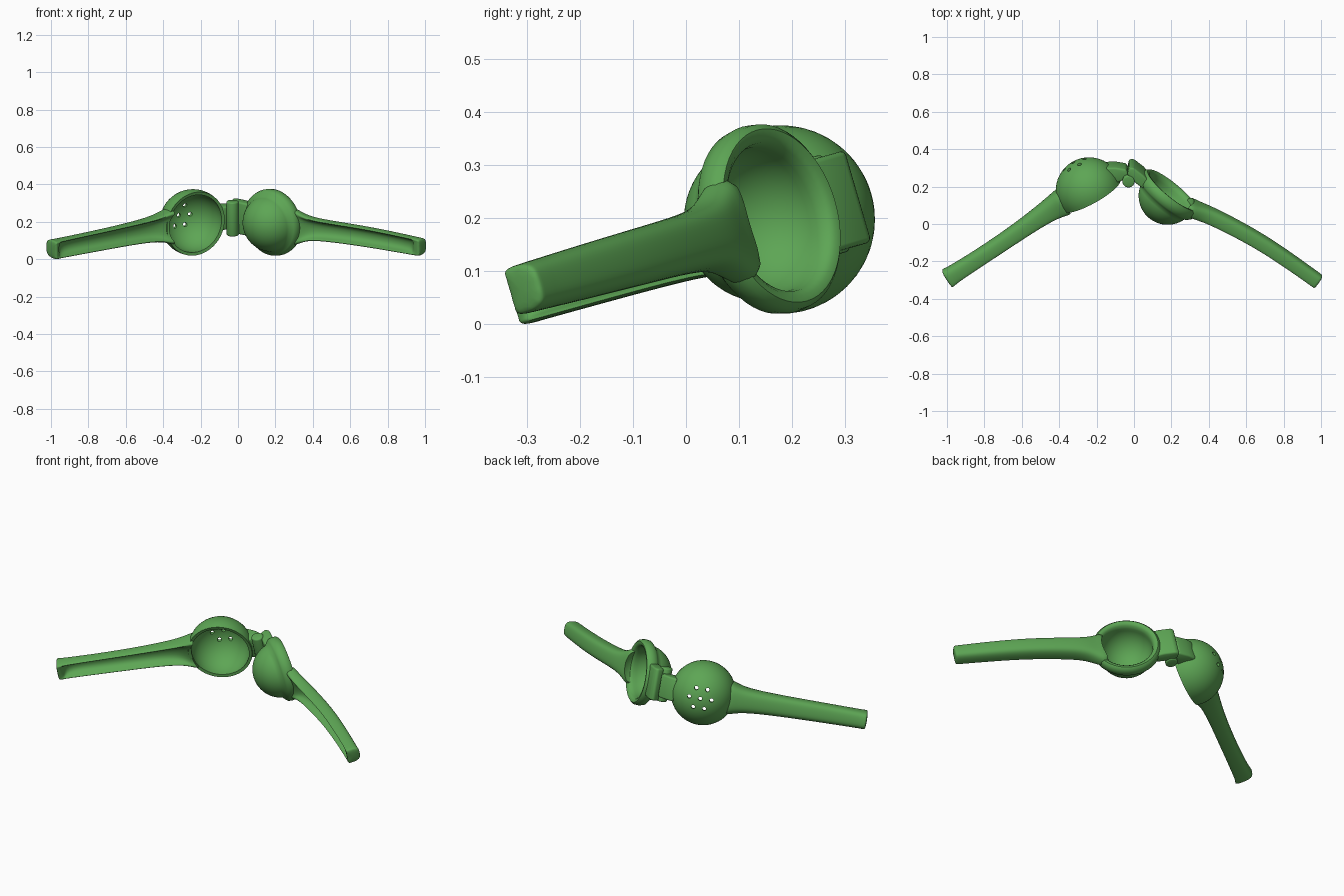
import bpy, bmesh, math
from mathutils import Matrix, Vector

if "Cube" in bpy.data.objects:
    bpy.data.objects.remove(bpy.data.objects["Cube"])

green = bpy.data.materials.new("leaf_green")
green.use_nodes = True
green.diffuse_color = (0.11, 0.38, 0.09, 1)
green.node_tree.nodes["Principled BSDF"].inputs["Base Color"].default_value = (0.11, 0.38, 0.09, 1)

parts = []


def finish(bm, name, part=True):
    bmesh.ops.recalc_face_normals(bm, faces=bm.faces)
    mesh = bpy.data.meshes.new(name)
    bm.to_mesh(mesh)
    bm.free()
    obj = bpy.data.objects.new(name, mesh)
    bpy.context.collection.objects.link(obj)
    if part:
        mesh.materials.append(green)
        parts.append(obj)
    else:
        obj.hide_render = True
    return obj


def apply_modifier(obj, kind, **settings):
    mod = obj.modifiers.new(kind.lower(), kind)
    for key, value in settings.items():
        setattr(mod, key, value)
    bpy.ops.object.select_all(action='DESELECT')
    bpy.context.view_layer.objects.active = obj
    obj.select_set(True)
    bpy.ops.object.modifier_apply(modifier=mod.name)


def cut(obj, cutter):
    apply_modifier(obj, 'BOOLEAN', operation='DIFFERENCE', object=cutter, solver='EXACT')


def arc(radius, start, end, steps=14):
    angles = [math.radians(start + (end - start) * i / steps) for i in range(steps + 1)]
    return [(radius * math.cos(a), radius * math.sin(a)) for a in angles]


def facing(center, axis):
    return Matrix.Translation(center) @ axis.to_track_quat('Z', 'Y').to_matrix().to_4x4()


def lathe(name, profile, frame):
    bm = bmesh.new()
    verts = [bm.verts.new((r, 0, h)) for r, h in profile]
    edges = [bm.edges.new(pair) for pair in zip(verts, verts[1:])]
    bmesh.ops.spin(bm, geom=verts + edges, cent=(0, 0, 0), axis=(0, 0, 1),
                   angle=math.tau, steps=56)
    bmesh.ops.remove_doubles(bm, verts=bm.verts, dist=0.0005)
    bm.transform(frame)
    return finish(bm, name)


def ball_cutter(name, center, radius):
    bm = bmesh.new()
    bmesh.ops.create_uvsphere(bm, u_segments=48, v_segments=24, radius=radius,
                              matrix=Matrix.Translation(center))
    return finish(bm, name, False)


def prism(name, outline, half, bevel=0.01):
    bm = bmesh.new()
    base = bm.faces.new([bm.verts.new((x, y, -half)) for x, y in outline])
    top = bmesh.ops.extrude_face_region(bm, geom=[base])["geom"]
    bmesh.ops.translate(bm, vec=(0, 0, 2 * half),
                        verts=[v for v in top if isinstance(v, bmesh.types.BMVert)])
    obj = finish(bm, name)
    apply_modifier(obj, 'BEVEL', width=bevel, segments=3)
    return obj


def handle(name, stations):
    """Loft a rounded channel, open to the front, through (x, y, half width, half depth, hollow)."""
    side = [(1, -1), (1, 0.2), (0.8, 0.8), (0.4, 1)]
    bm = bmesh.new()
    rings = []
    for i, (x, y, w, d, hollow) in enumerate(stations):
        a, b = stations[max(i - 1, 0)], stations[min(i + 1, len(stations) - 1)]
        t = Vector((b[0] - a[0], b[1] - a[1], 0)).normalized()
        n = Vector((-t.y, t.x, 0))
        half = side + [(-u, v) for u, v in reversed(side)]
        loop = half + [(-0.76, -1), (-0.64, -1 + hollow), (0.64, -1 + hollow), (0.76, -1)]
        rings.append([bm.verts.new(Vector((x, y, 0)) + n * d * v + Vector((0, 0, w * u)))
                      for u, v in loop])
    for low, high in zip(rings, rings[1:]):
        for j in range(len(low)):
            k = (j + 1) % len(low)
            bm.faces.new((low[j], low[k], high[k], high[j]))
    bm.faces.new(rings[0])
    bm.faces.new(rings[-1])
    obj = finish(bm, name)
    apply_modifier(obj, 'SUBSURF', levels=2)
    return obj


# Strainer cup, hollow towards the front
cup_center = Vector((-0.24, 0.186, 0))
cup_axis = Vector((-0.47, 0.88, 0)).normalized()
cup_frame = facing(cup_center, cup_axis)
strainer_cup = lathe("strainer_cup", arc(0.178, 90, -10) + arc(0.161, -10, 90), cup_frame)

# Drain holes: one in the middle, six around it
bm = bmesh.new()
spots = [(0, 0)] + [(0.062 * math.cos(i * math.tau / 6), 0.062 * math.sin(i * math.tau / 6))
                    for i in range(6)]
for x, y in spots:
    bmesh.ops.create_cone(bm, cap_ends=True, segments=12, radius1=0.011, radius2=0.011, depth=0.2,
                          matrix=cup_frame @ Matrix.Translation((x, y, 0.17)))
hole_cutter = finish(bm, "hole_cutter", False)
cut(strainer_cup, hole_cutter)

# Press cup, bulging to the front, with a thick rim around its hollow back
press_center = Vector((0.18, 0.158, 0.003))
press_axis = Vector((-0.62, -0.78, 0)).normalized()
rim = [(0.168, 0.024), (0.178, 0.014), (0.182, -0.008), (0.179, -0.03),
       (0.168, -0.04), (0.155, -0.038), (0.144, -0.028)]
lathe("press_cup", arc(0.155, 90, 14) + rim + arc(0.14, -3, 90),
      facing(press_center, press_axis))

# Handles, flaring where they meet the cups
strainer_handle = handle("strainer_handle", [
    (-1.005, -0.302, 0.05, 0.052, 0), (-0.993, -0.294, 0.051, 0.05, 0),
    (-0.975, -0.283, 0.051, 0.048, 0.1), (-0.965, -0.276, 0.051, 0.046, 1.2),
    (-0.85, -0.2, 0.053, 0.042, 1.3), (-0.69, -0.09, 0.056, 0.042, 1.3),
    (-0.55, 0.012, 0.06, 0.046, 1.2), (-0.45, 0.085, 0.068, 0.055, 0.9),
    (-0.40, 0.118, 0.085, 0.064, 0.3), (-0.34, 0.155, 0.11, 0.075, 0)])
press_handle = handle("press_handle", [
    (0.27, 0.115, 0.12, 0.034, 0), (0.33, 0.083, 0.09, 0.037, 0.1),
    (0.38, 0.064, 0.066, 0.04, 0.9), (0.46, 0.026, 0.056, 0.041, 1.2),
    (0.66, -0.083, 0.054, 0.039, 1.3), (0.83, -0.202, 0.051, 0.038, 1.3),
    (0.94, -0.284, 0.048, 0.037, 1.2), (0.95, -0.291, 0.048, 0.037, 0.1),
    (0.978, -0.312, 0.047, 0.037, 0), (0.99, -0.321, 0.045, 0.037, 0)])

# Hinge: lug on the strainer, tab on the press, and the barrel between them
strainer_lug = prism("strainer_lug", [(-0.15, 0.33), (-0.1, 0.332), (-0.04, 0.322), (-0.025, 0.28),
                                      (-0.06, 0.26), (-0.09, 0.245), (-0.12, 0.27)], 0.065)
press_tab = prism("press_tab", [(0.09, 0.255), (0.05, 0.298), (0.0, 0.338), (-0.025, 0.338),
                                (-0.035, 0.3), (-0.01, 0.268), (0.04, 0.228), (0.07, 0.215)], 0.09)
bm = bmesh.new()
bmesh.ops.create_cone(bm, cap_ends=True, segments=28, radius1=0.033, radius2=0.033, depth=0.19,
                      matrix=Matrix.Translation((-0.028, 0.262, 0)))
hinge_barrel = finish(bm, "hinge_barrel")
apply_modifier(hinge_barrel, 'BEVEL', width=0.008, segments=3, limit_method='ANGLE')

# Keep the hollows of both cups clear
cup_hollow = ball_cutter("cup_hollow_cutter", cup_center, 0.166)
press_hollow = ball_cutter("press_hollow_cutter", press_center, 0.146)
for obj in (strainer_handle, strainer_lug):
    cut(obj, cup_hollow)
for obj in (press_handle, press_tab):
    cut(obj, press_hollow)
for cutter in (hole_cutter, cup_hollow, press_hollow):
    bpy.data.objects.remove(cutter)

# Lean the whole tool so the handle tips rest on the ground
lean = Matrix.Rotation(math.radians(-0.5), 4, 'Y') @ Matrix.Rotation(math.radians(16.2), 4, 'X')
for obj in parts:
    obj.data.transform(lean)
ground = min(v.co.z for obj in parts for v in obj.data.vertices)
bpy.ops.object.select_all(action='DESELECT')
for obj in parts:
    obj.data.transform(Matrix.Translation((0, 0, -ground)))
    obj.select_set(True)
bpy.context.view_layer.objects.active = parts[0]
bpy.ops.object.shade_smooth_by_angle(angle=math.radians(40))
